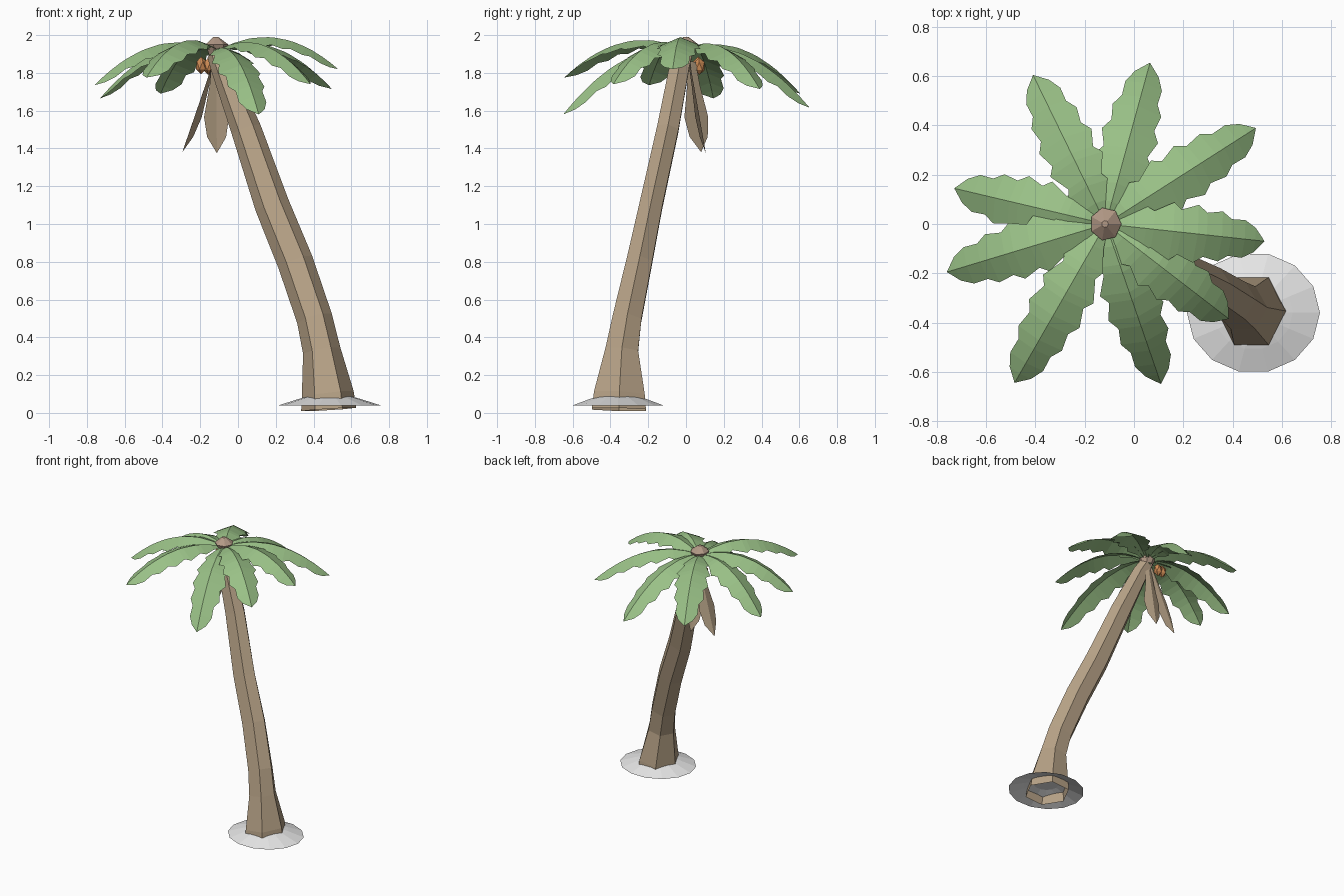
import bpy, bmesh, math
from mathutils import Vector, Matrix

cube = bpy.data.objects.get("Cube")
if cube:
    bpy.data.objects.remove(cube)


def material(name, rgb):
    m = bpy.data.materials.new(name)
    m.use_nodes = True
    m.diffuse_color = (*rgb, 1)
    m.node_tree.nodes["Principled BSDF"].inputs["Base Color"].default_value = (*rgb, 1)
    return m


GREEN = material("leaf green", (0.32, 0.53, 0.24))
BARK = material("bark tan", (0.47, 0.36, 0.24))
PINK = material("crown brown", (0.45, 0.32, 0.24))
ORANGE = material("coconut orange", (0.62, 0.26, 0.09))
SAND = material("pale sand", (0.8, 0.8, 0.8))


def finish(bm, name, mat, fix_normals=True):
    if fix_normals:
        bmesh.ops.recalc_face_normals(bm, faces=bm.faces)
    mesh = bpy.data.meshes.new(name)
    bm.to_mesh(mesh)
    bm.free()
    mesh.materials.append(mat)
    ob = bpy.data.objects.new(name, mesh)
    bpy.context.collection.objects.link(ob)
    return ob


def loft(name, mat, sides, rings, follow=True, cap=False):
    """Bridge polygon rings (x, y, z, rx, ry), tilted along the path if asked."""
    bm = bmesh.new()
    centres = [Vector(r[:3]) for r in rings]
    loops = []
    for i, (c, r) in enumerate(zip(centres, rings)):
        tangent = centres[min(i + 1, len(rings) - 1)] - centres[max(i - 1, 0)]
        rot = Vector((0, 0, 1)).rotation_difference(tangent) if follow else Matrix.Identity(3).to_quaternion()
        angles = [2 * math.pi * k / sides for k in range(sides)]
        loops.append([bm.verts.new(c + rot @ Vector((r[3] * math.cos(a), r[4] * math.sin(a), 0)))
                      for a in angles])
    for low, high in zip(loops, loops[1:]):
        for k in range(sides):
            n = (k + 1) % sides
            bm.faces.new((low[k], low[n], high[n], high[k]))
    if cap:
        bm.faces.new(loops[-1])
    return finish(bm, name, mat, False)


def frond(name, mat, base, tip, rows, arch, drop):
    """Folded blade: a midrib arc with two halves falling away from it."""
    bm = bmesh.new()
    base, tip = Vector(base), Vector(tip)
    along = (tip - base).normalized()
    side = along.cross(Vector((0, 0, 1))).normalized()
    normal = side.cross(along)
    spine = lambda t: base.lerp(tip, t) + Vector((0, 0, arch * t * (1 - t)))
    cols = []
    for t, w in rows:
        p = spine(t)
        cols.append([bm.verts.new(p + side * w * s - normal * w * drop * abs(s)) for s in (-1, 0, 1)])
    for a, b in zip(cols, cols[1:]):
        bm.faces.new((a[0], a[1], b[1], b[0]))
        bm.faces.new((a[1], a[2], b[2], b[1]))
    end = bm.verts.new(tip)
    last = cols[-1]
    bm.faces.new((last[0], last[1], end))
    bm.faces.new((last[1], last[2], end))
    for f in bm.faces:
        f.normal_update()
        if f.normal.dot(normal) < 0:
            f.normal_flip()
    return finish(bm, name, mat, False)


# Leaning six-sided trunk, open at the foot
loft("trunk", BARK, 6, [
    (0.48, -0.355, 0.018, 0.146, 0.165),
    (0.475, -0.353, 0.10, 0.138, 0.155),
    (0.443, -0.34, 0.33, 0.10, 0.10),
    (0.405, -0.312, 0.50, 0.095, 0.088),
    (0.303, -0.247, 0.80, 0.095, 0.078),
    (0.18, -0.185, 1.10, 0.092, 0.07),
    (0.043, -0.097, 1.50, 0.08, 0.066),
    (-0.085, -0.035, 1.83, 0.06, 0.06),
    (-0.115, -0.01, 1.90, 0.05, 0.05)], cap=True)

# Low sand mound around the foot
loft("sand_mound", SAND, 14, [
    (0.485, -0.36, 0.04, 0.27, 0.245),
    (0.485, -0.36, 0.075, 0.16, 0.15),
    (0.485, -0.36, 0.095, 0.09, 0.085)], follow=False, cap=True)

# Faceted crown bud
loft("crown_bud", PINK, 7, [
    (-0.115, 0, 1.89, 0.04, 0.04),
    (-0.115, 0, 1.95, 0.064, 0.068),
    (-0.118, 0, 1.99, 0.014, 0.014)], follow=False, cap=True)

# Green fronds with saw-toothed edges
serrated = [(0, 0.022), (0.1, 0.045), (0.22, 0.09), (0.27, 0.075), (0.4, 0.118), (0.45, 0.092),
            (0.56, 0.118), (0.62, 0.09), (0.72, 0.102), (0.78, 0.075), (0.87, 0.077), (0.94, 0.05)]
crown = Vector((-0.115, 0, 1.93))
tips = [(-0.41, 0.605, 1.69), (0.065, 0.655, 1.615), (0.495, 0.39, 1.715),
        (0.53, -0.07, 1.82), (0.385, -0.385, 1.74), (0.11, -0.65, 1.58),
        (-0.485, -0.645, 1.775), (-0.76, -0.195, 1.735), (-0.73, 0.145, 1.665)]
for i, tip in enumerate(tips):
    out = Vector(tip) - crown
    out.z = 0
    frond(f"frond_{i + 1}", GREEN, crown + out.normalized() * 0.03, tip, serrated, 0.43, 0.42)

# Dry fronds hanging under the crown
dry = [(0, 0.025), (0.25, 0.035), (0.6, 0.066), (0.82, 0.05)]
frond("dry_frond_side", BARK, (-0.13, 0.03, 1.86), (-0.295, 0.08, 1.38), dry, 0, 0.3)
frond("dry_frond_back", BARK, (-0.115, 0.02, 1.86), (-0.112, 0.105, 1.375), dry, 0, 0.3)

# Coconuts
for i, spot in enumerate([(-0.195, 0.065, 1.84), (-0.155, 0.07, 1.835)]):
    bm = bmesh.new()
    bmesh.ops.create_icosphere(bm, subdivisions=1, radius=1,
                               matrix=Matrix.Translation(spot) @ Matrix.Diagonal((0.032, 0.032, 0.047, 1)))
    finish(bm, f"coconut_{i + 1}", ORANGE)
